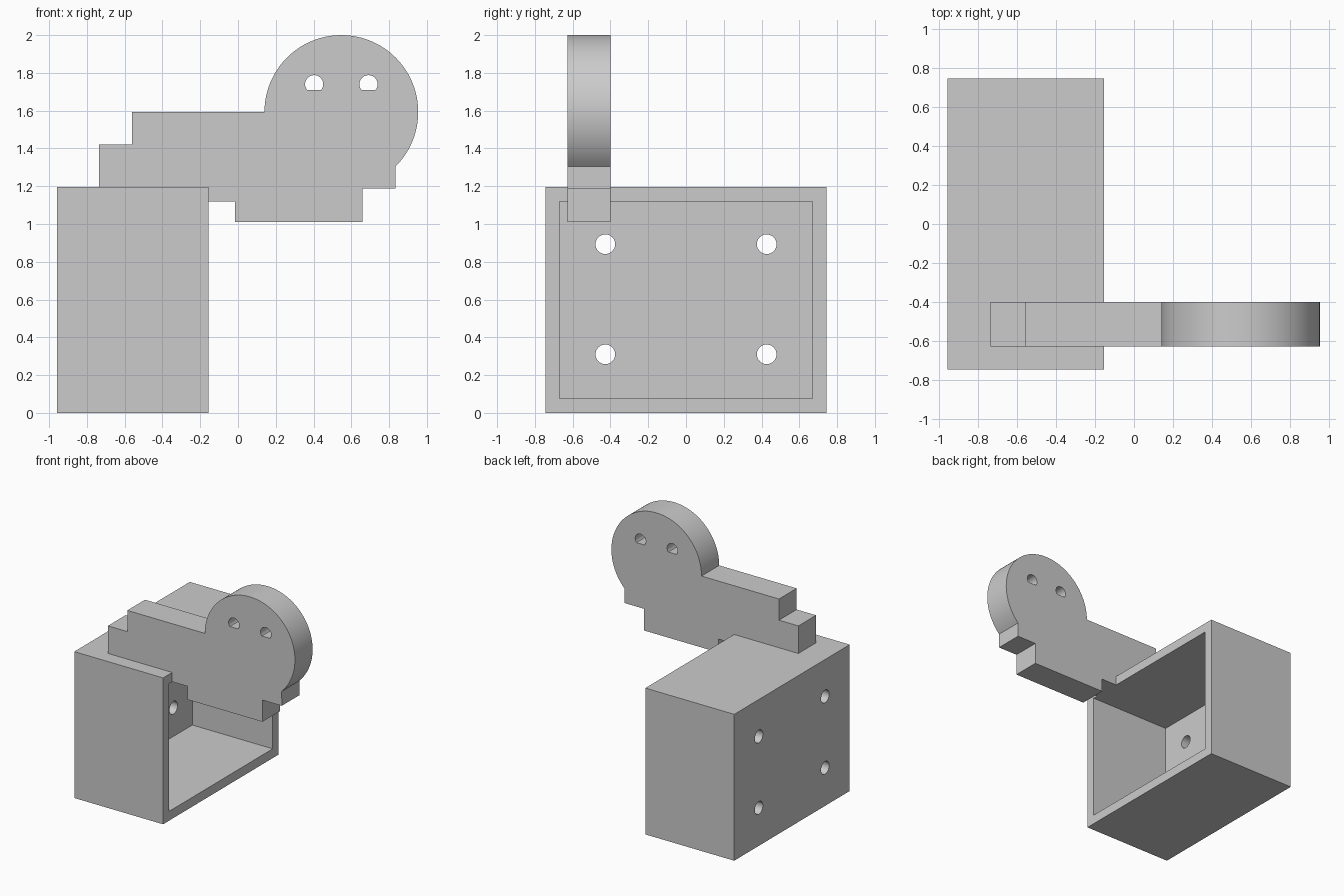
import bpy, bmesh
from math import cos, sin, radians, asin, degrees
from mathutils import Vector

cube = bpy.data.objects.get("Cube")
if cube:
    bpy.data.objects.remove(cube, do_unlink=True)

grey = bpy.data.materials.new("plain_grey")
grey.use_nodes = True
grey.diffuse_color = (0.6, 0.6, 0.6, 1)
grey.node_tree.nodes["Principled BSDF"].inputs["Base Color"].default_value = grey.diffuse_color


def arc(cx, cz, r, start, end, steps):
    """Points on an arc, angles in degrees, both ends included."""
    angles = [radians(start + (end - start) * i / steps) for i in range(steps + 1)]
    return [(cx + r * cos(a), cz + r * sin(a)) for a in angles]


def rect(half_width, low, high):
    return [(-half_width, low), (half_width, low), (half_width, high), (-half_width, high)]


def prism(name, profile, axis, start, end):
    """Extrude a profile (side, height) along the x or y axis."""
    bm = bmesh.new()
    place = (lambda s, z: (start, s, z)) if axis == "x" else (lambda s, z: (s, start, z))
    face = bm.faces.new([bm.verts.new(place(s, z)) for s, z in profile])
    step = Vector((end - start, 0, 0)) if axis == "x" else Vector((0, end - start, 0))
    new = bmesh.ops.extrude_face_region(bm, geom=[face], use_keep_orig=True)["geom"]
    bmesh.ops.translate(bm, vec=step, verts=[v for v in new if isinstance(v, bmesh.types.BMVert)])
    bmesh.ops.recalc_face_normals(bm, faces=bm.faces)
    mesh = bpy.data.meshes.new(name)
    bm.to_mesh(mesh)
    bm.free()
    mesh.materials.append(grey)
    obj = bpy.data.objects.new(name, mesh)
    bpy.context.collection.objects.link(obj)
    return obj


def cut(target, cutter):
    """Subtract the cutter for good and remove it."""
    cutter.hide_render = True
    mod = target.modifiers.new("cut", "BOOLEAN")
    mod.operation = "DIFFERENCE"
    mod.solver = "EXACT"
    mod.object = cutter
    bpy.context.view_layer.objects.active = target
    bpy.ops.object.modifier_apply(modifier=mod.name)
    bpy.data.objects.remove(cutter, do_unlink=True)


def smooth(obj):
    bpy.ops.object.select_all(action="DESELECT")
    obj.select_set(True)
    bpy.context.view_layer.objects.active = obj
    bpy.ops.object.shade_smooth_by_angle(angle=radians(30))


# Open box lying on its side, with four screw holes in its closed end
BACK, MOUTH, TOP, WALL, HALF = -0.957, -0.155, 1.195, 0.076, 0.745
box = prism("open_box", rect(HALF, 0, TOP), "x", BACK, MOUTH)
cut(box, prism("recess", rect(HALF - WALL, WALL, TOP - WALL), "x", BACK + WALL, MOUTH + 0.1))
for y in (-0.427, 0.427):
    for z in (0.31, 0.893):
        circle = arc(y, z, 0.052, 0, 360, 32)[:-1]
        cut(box, prism("screw_hole", circle, "x", BACK - 0.1, BACK + 0.2))
smooth(box)

# Flat figure: stepped body with a round head, standing on the box lid
head = arc(0.547, 1.593, 0.407, 180, -45, 60)
body = [(0.835, 1.187), (0.66, 1.187), (0.66, 1.01), (-0.015, 1.01),
        (-0.015, TOP - WALL), (MOUTH, TOP - WALL), (MOUTH, TOP),
        (-0.735, TOP), (-0.735, 1.42), (-0.56, 1.42), (-0.56, 1.593)]
figure = prism("flat_figure", head + body, "y", -0.628, -0.4)

# Eye holes: round on top, flat at the bottom
EYE_R, EYE_DROP = 0.048, 0.031
flat = degrees(asin(EYE_DROP / EYE_R))
for x in (0.403, 0.691):
    cut(figure, prism("eye_hole", arc(x, 1.74, EYE_R, -flat, 180 + flat, 28), "y", -0.8, -0.2))
smooth(figure)
